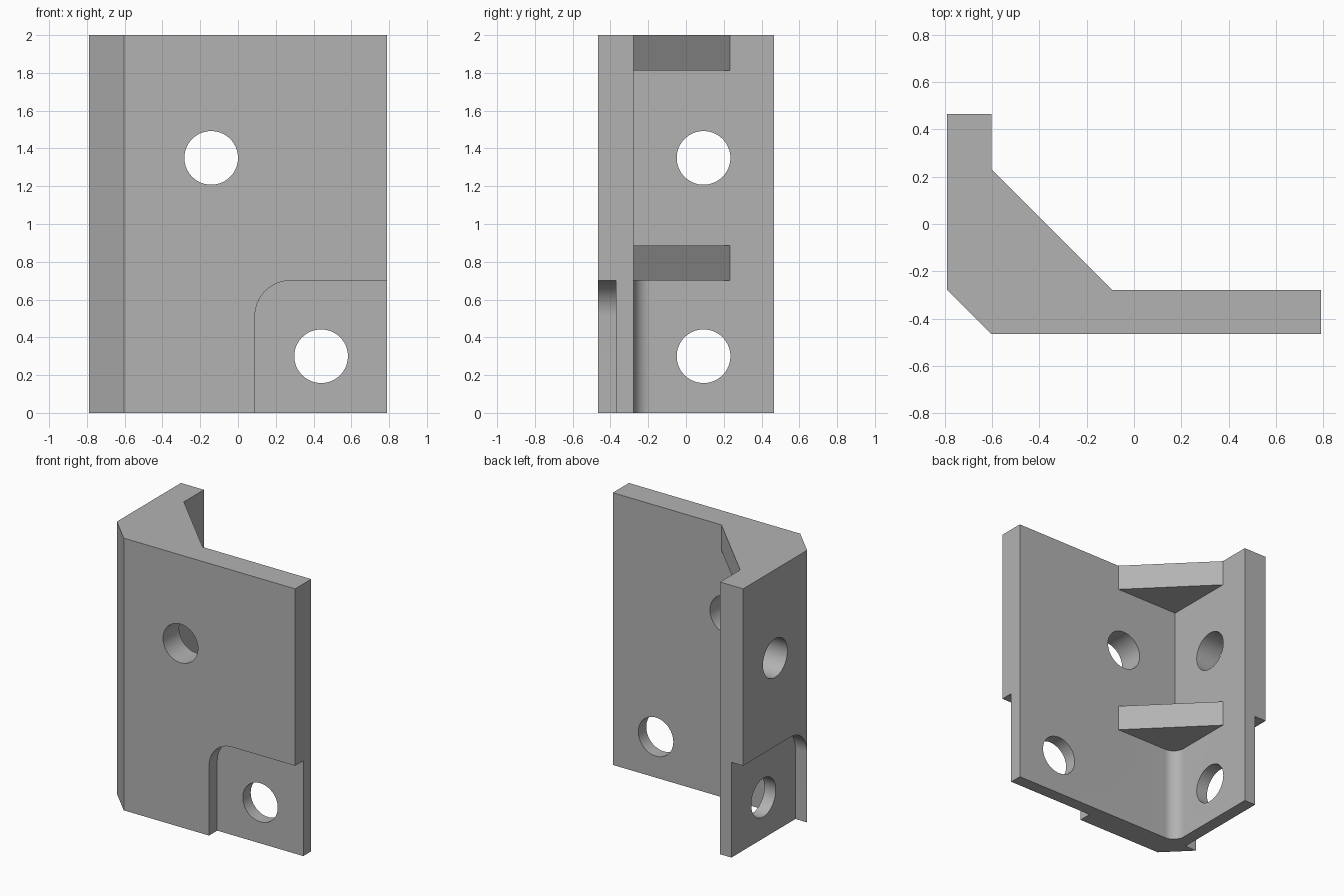
import bpy, bmesh, math
from mathutils import Vector

cube = bpy.data.objects.get("Cube")
if cube:
    bpy.data.objects.remove(cube, do_unlink=True)

# Main dimensions
W, D, H = 0.79, 0.465, 2.0        # half width, half depth, height
T = 0.187                         # plate thickness
IX, IY = -W + T, -D + T           # inner corner of the angle
POCKET_H, POCKET_D = 0.70, 0.095
HOLE_R, FILLET_R = 0.142, 0.09
GUSSET = 0.51
OUT = 0.1                         # overshoot of cutters

grey = bpy.data.materials.new("plain_grey")
grey.use_nodes = True
colour = (0.45, 0.45, 0.45, 1)
grey.diffuse_color = colour
grey.node_tree.nodes["Principled BSDF"].inputs["Base Color"].default_value = colour


def arc(cx, cy, r, start, end, steps=16):
    angles = [math.radians(start + (end - start) * i / steps) for i in range(steps + 1)]
    return [(cx + r * math.cos(a), cy + r * math.sin(a)) for a in angles]


def prism(name, profile, lo, hi, axis="z"):
    """Extrude a 2D profile from lo to hi along an axis."""
    place = {"x": lambda a, b, t: (t, a, b),
             "y": lambda a, b, t: (a, t, b),
             "z": lambda a, b, t: (a, b, t)}[axis]
    bm = bmesh.new()
    face = bm.faces.new([bm.verts.new(place(a, b, lo)) for a, b in profile])
    ext = bmesh.ops.extrude_face_region(bm, geom=[face])["geom"]
    moved = [v for v in ext if isinstance(v, bmesh.types.BMVert)]
    bmesh.ops.translate(bm, verts=moved, vec=Vector(place(0, 0, hi - lo)))
    bmesh.ops.recalc_face_normals(bm, faces=bm.faces)
    mesh = bpy.data.meshes.new(name)
    bm.to_mesh(mesh)
    bm.free()
    mesh.materials.append(grey)
    obj = bpy.data.objects.new(name, mesh)
    bpy.context.collection.objects.link(obj)
    return obj


def combine(target, tool, operation):
    mod = target.modifiers.new(tool.name, "BOOLEAN")
    mod.operation, mod.solver, mod.object = operation, "EXACT", tool
    bpy.context.view_layer.objects.active = target
    bpy.ops.object.modifier_apply(modifier=mod.name)
    bpy.data.objects.remove(tool, do_unlink=True)


def pocket_profile(start, end):
    """Open-ended recess with one rounded upper corner."""
    return ([(end + OUT, -OUT), (end + OUT, POCKET_H)]
            + arc(start + T, POCKET_H - T, T, 90, 180) + [(start, -OUT)])


# Angle body with chamfered outer corner
bracket = prism("corner_bracket", [
    (-W, D), (-W, IY), (IX, -D), (W, -D), (W, IY), (IX, IY), (IX, D)], 0, H)

# Triangular gussets, rooted inside the plates
root = 0.06
for name, top in (("upper_gusset", H), ("lower_gusset", POCKET_H + T)):
    gusset = prism(name, [
        (IX, IY + GUSSET), (IX + GUSSET, IY), (IX + GUSSET, IY - root),
        (IX - root, IY - root), (IX - root, IY + GUSSET)], top - T, top)
    combine(bracket, gusset, "UNION")

# Inner fillet below the lower gusset
fillet = prism("inner_fillet",
               arc(IX + FILLET_R, IY + FILLET_R, FILLET_R, 180, 270)
               + [(IX + FILLET_R, IY - root), (IX - root, IY - root),
                  (IX - root, IY + FILLET_R)], 0, POCKET_H + 0.05)
combine(bracket, fillet, "UNION")

# Outer recesses on both plates
combine(bracket, prism("front_pocket", pocket_profile(W - 0.70, W),
                       -D - OUT, -D + POCKET_D, "y"), "DIFFERENCE")
combine(bracket, prism("side_pocket", pocket_profile(IY, D),
                       -W - OUT, -W + POCKET_D, "x"), "DIFFERENCE")

# Bolt holes
for axis, across, z, lo, hi in (
        ("y", -0.142, 1.35, -D - OUT, IY + OUT),
        ("y", 0.44, 0.30, -D - OUT, IY + OUT),
        ("x", 0.093, 1.35, -W - OUT, IX + OUT),
        ("x", 0.093, 0.30, -W - OUT, IX + OUT)):
    circle = arc(across, z, HOLE_R, 0, 360, 64)[:-1]
    combine(bracket, prism("bolt_hole", circle, lo, hi, axis), "DIFFERENCE")

# Smooth curved walls, crisp edges
bpy.ops.object.select_all(action="DESELECT")
bracket.select_set(True)
bpy.context.view_layer.objects.active = bracket
bpy.ops.object.shade_smooth_by_angle(angle=math.radians(30))
